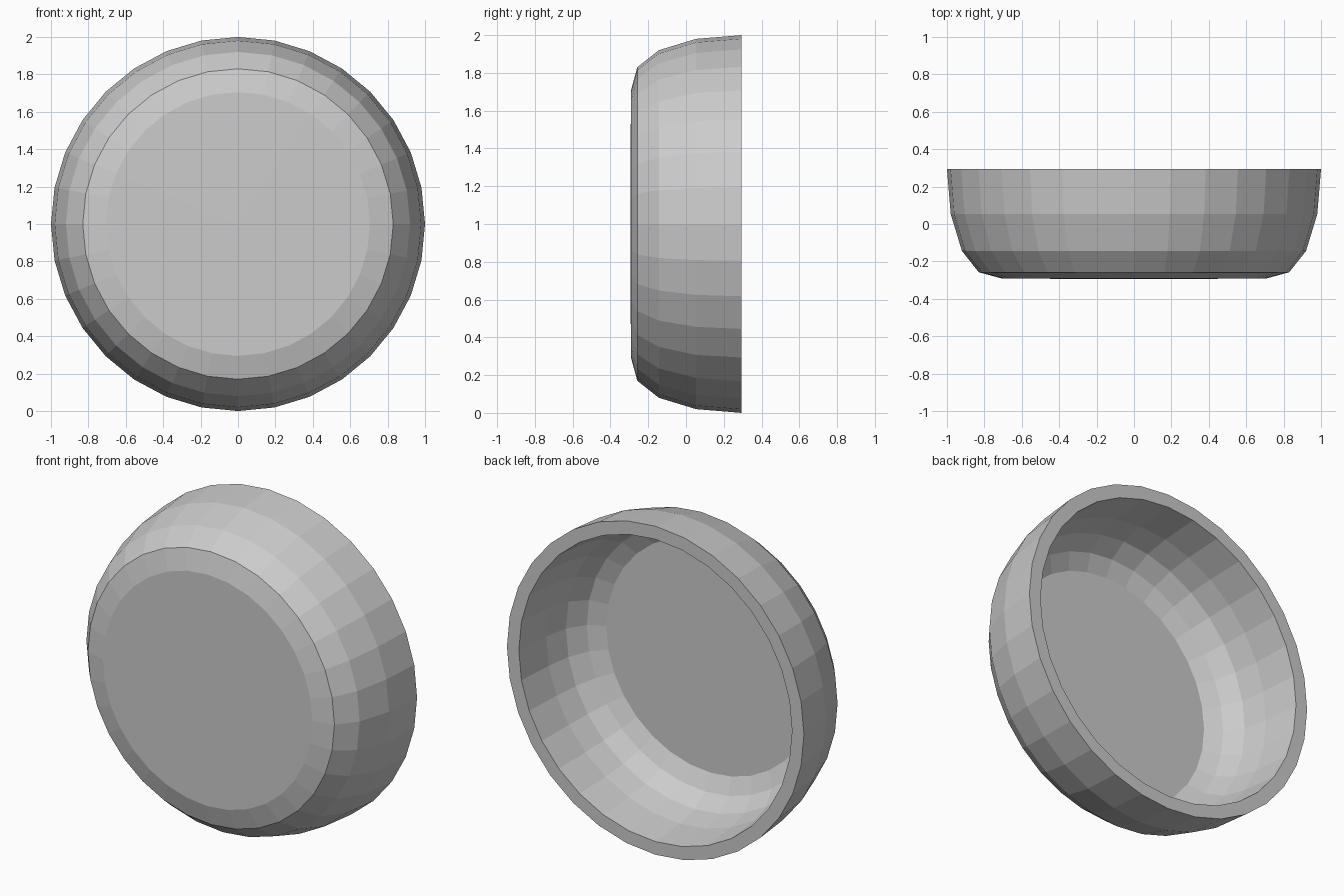
import bpy, bmesh
from math import sin, cos, pi

if "Cube" in bpy.data.objects:
    bpy.data.objects.remove(bpy.data.objects["Cube"])

SIDES = 32

# (radius, y): outer shell from front centre to back rim, then inner shell back to the floor centre
PROFILE = [(0, -0.294), (0.705, -0.292), (0.83, -0.258), (0.92, -0.144),
           (0.98, 0.053), (1.0, 0.294),
           (0.92, 0.294), (0.90, 0.06), (0.868, -0.085), (0.80, -0.188),
           (0.704, -0.238), (0, -0.238)]


def lathe(name, profile, centre_z):
    """Revolve a profile around a horizontal axis along y."""
    bm = bmesh.new()
    rings = []
    for r, y in profile:
        if r == 0:
            rings.append([bm.verts.new((0, y, centre_z))] * SIDES)
        else:
            rings.append([bm.verts.new((r * sin(2 * pi * i / SIDES), y,
                                        centre_z + r * cos(2 * pi * i / SIDES)))
                          for i in range(SIDES)])
    for a, b in zip(rings, rings[1:]):
        for i in range(SIDES):
            j = (i + 1) % SIDES
            corners = dict.fromkeys((a[i], a[j], b[j], b[i]))
            bm.faces.new(list(corners))
    bmesh.ops.recalc_face_normals(bm, faces=bm.faces)
    mesh = bpy.data.meshes.new(name)
    bm.to_mesh(mesh)
    bm.free()
    obj = bpy.data.objects.new(name, mesh)
    bpy.context.collection.objects.link(obj)
    return obj


# Hollow round cap standing on its edge, open at the back
lathe("round_cap", PROFILE, 1.0)
